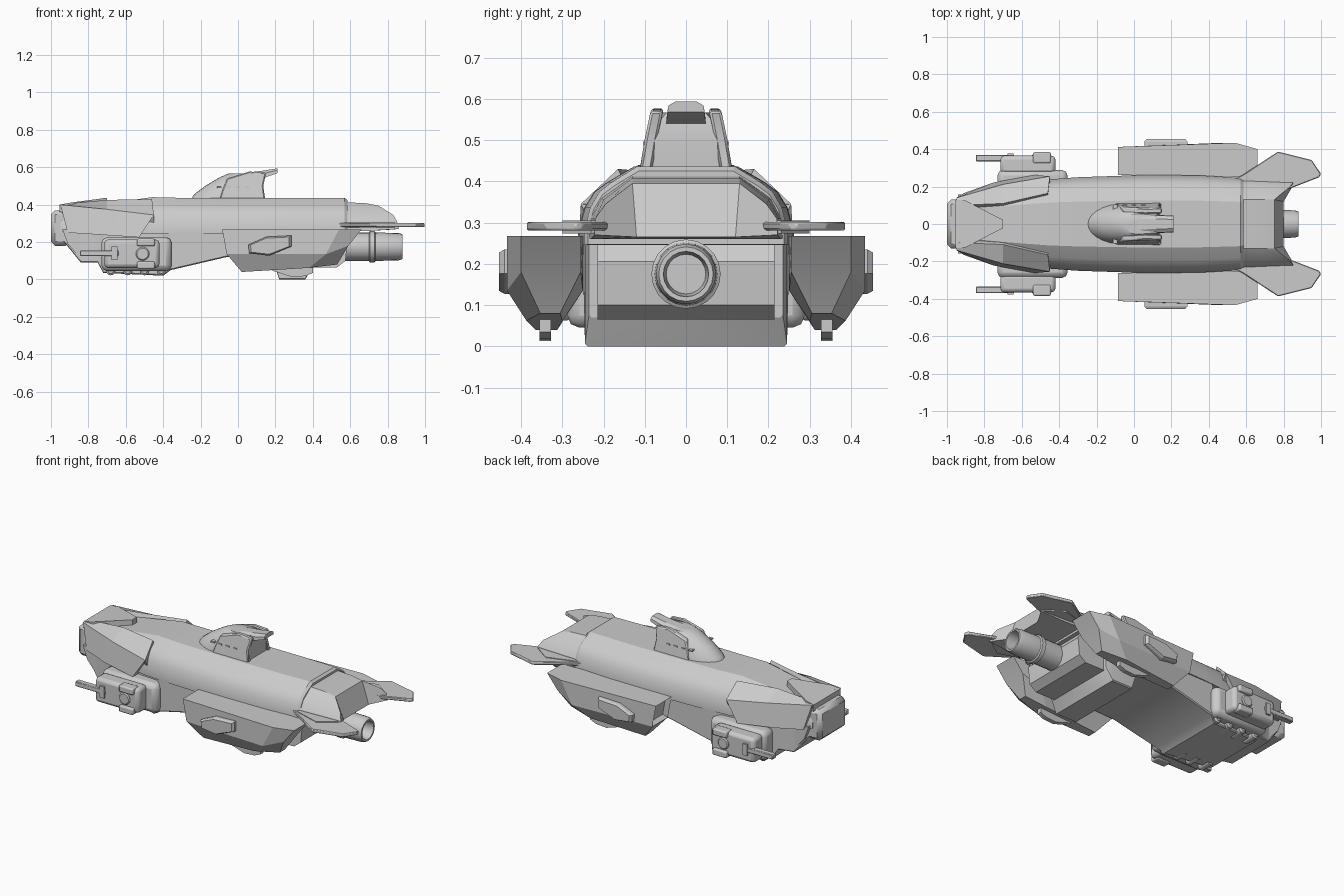
import bpy, bmesh, math
from mathutils import Vector

if "Cube" in bpy.data.objects:
    bpy.data.objects.remove(bpy.data.objects["Cube"])


def finish(name, bm, mirror=False, bevel=0.0, smooth=25, seg=2):
    bmesh.ops.recalc_face_normals(bm, faces=bm.faces[:])
    me = bpy.data.meshes.new(name)
    bm.to_mesh(me)
    bm.free()
    ob = bpy.data.objects.new(name, me)
    bpy.context.collection.objects.link(ob)
    if bevel:
        m = ob.modifiers.new("bevel", 'BEVEL')
        m.width, m.segments, m.limit_method = bevel, seg, 'ANGLE'
    if mirror:
        m = ob.modifiers.new("mirror", 'MIRROR')
        m.use_axis = (False, True, False)
    bpy.ops.object.select_all(action='DESELECT')
    ob.select_set(True)
    bpy.context.view_layer.objects.active = ob
    bpy.ops.object.shade_smooth_by_angle(angle=math.radians(smooth))
    return ob


def loft(name, rings, caps=None, inset=None, **kw):
    """Skin equal-length rings; caps = index tuples for the end faces."""
    bm = bmesh.new()
    vs = [[bm.verts.new(p) for p in r] for r in rings]
    n = len(rings[0])
    for a, b in zip(vs, vs[1:]):
        for i in range(n):
            j = (i + 1) % n
            bm.faces.new((a[i], a[j], b[j], b[i]))
    ends = []
    for r in (vs[0], vs[-1]):
        fs = [bm.faces.new([r[i] for i in c]) for c in (caps or [range(n)])]
        ends.append(fs[0])
    if inset:
        bmesh.ops.recalc_face_normals(bm, faces=bm.faces[:])
        bmesh.ops.inset_individual(bm, faces=ends[:1], thickness=inset[0], depth=-inset[1])
    return finish(name, bm, **kw)


def prism(name, pts, axis, a, b, **kw):
    """Extrude a 2D outline: axis 'y' takes (x, z), axis 'z' takes (x, y)."""
    put = (lambda p, t: (p[0], t, p[1])) if axis == 'y' else (lambda p, t: (p[0], p[1], t))
    return loft(name, [[put(p, t) for p in pts] for t in (a, b)], **kw)


def box(name, x, y, z, **kw):
    return prism(name, [(x[0], z[0]), (x[1], z[0]), (x[1], z[1]), (x[0], z[1])], 'y', *y, **kw)


def lathe(name, prof, origin, axis, sides=20, **kw):
    """Revolve (distance, radius) pairs around the x or y axis."""
    rings = []
    for d, r in prof:
        ring = []
        for k in range(sides):
            t = 2 * math.pi * k / sides
            c, s = r * math.cos(t), r * math.sin(t)
            ring.append(Vector(origin) + Vector((d, c, s) if axis == 'x' else (c, d, s)))
        rings.append(ring)
    return loft(name, rings, **kw)


def both(half):
    return half + [(x, -y, z) for x, y, z in reversed(half)]


# Upper hull: domed faceted section along x (x, half width, top z)
SHOULDER = [(1, -0.15), (1, 0.05), (0.94, 0.4), (0.85, 0.63), (0.73, 0.77), (0.48, 1)]
hull = [(-0.95, .135, .375), (-0.8, .18, .39), (-0.7, .20, .405), (-0.46, .238, .44),
        (-0.3, .25, .436), (0.05, .262, .436), (0.35, .26, .436), (0.57, .247, .436), (0.585, .238, .425)]
loft("upper_hull", [both([(x, w * f, .27 + (zt - .27) * t) for f, t in SHOULDER]) for x, w, zt in hull])

# Lower hull with bow chin, belly and keel step (x, half width, bottom z)
low = [(-0.93, .13, .20), (-0.84, .16, .09), (-0.75, .18, .09), (-0.72, .20, .035), (-0.40, .22, .02),
       (-0.36, .243, .05), (-0.06, .248, .12), (0.18, .248, .13), (0.22, .245, 0), (0.36, .245, 0), (0.40, .235, .07)]
loft("lower_hull", [both([(x, w, .255), (x, w, zb + .006), (x, w - .006, zb)]) for x, w, zb in low])

# Stern block and engine nozzle
prism("stern_block", [(.3, .26), (.55, .26), (.585, .205), (.575, .10), (.53, .065), (.3, .065)],
      'y', -.215, .215, smooth=10)
lathe("engine_nozzle", [(.5, .076), (.70, .076), (.705, .084), (.73, .084), (.735, .076), (.86, .073),
                        (.88, .066), (.88, .055), (.80, .048), (.80, .01)], (0, 0, .175), 'x')

# Tail cowl with a concave trailing edge
tail = [[(.56, .12, .26), (.56, .235, .26), (.56, .232, .31), (.56, .205, .36), (.56, .13, .413)],
        [(.69, .12, .26), (.70, .230, .26), (.70, .226, .31), (.70, .20, .355), (.68, .13, .408)],
        [(.80, .12, .265), (.86, .222, .27), (.85, .22, .31), (.83, .195, .345), (.75, .13, .395)]]
loft("tail_cowl", [both(r) for r in tail], caps=[(0, 4, 5, 9), (0, 1, 2, 3, 4), (5, 6, 7, 8, 9)])

# Horizontal tail fins
fin = [(.49, .22), (.58, .262), (.77, .387), (.95, .342), (1.0, .268), (.99, .25), (.81, .18), (.6, .17)]
prism("tail_fin", fin, 'z', .281, .301, mirror=True, bevel=.004, seg=1)
prism("tail_fin_root", [(.5, .2), (.58, .25), (.74, .30), (.84, .23), (.82, .18)], 'z', .274, .305, mirror=True)

# Bow: nose block, wedge deck plate, cheek and brow armour
box("nose_block", (-1.0, -.9), (-.13, .13), (.18, .37), bevel=.022, seg=1)
loft("nose_wedge", [both([(-.955, .13, z0), (-.90, .125, z1), (-.70, .022, z2)])
                    for z0, z1, z2 in ((.36, .36, .38), (.40, .41, .437))], smooth=10)
cheek = [(-.95, .14, .40), (-.70, .212, .375), (-.45, .255, .345), (-.53, .262, .225), (-.75, .222, .24), (-.91, .165, .25)]
brow = [(-.94, .10, .403), (-.70, .11, .425), (-.46, .165, .43), (-.45, .255, .345), (-.70, .212, .375), (-.95, .14, .40)]
for name, pts, dy, dz in (("cheek_armour", cheek, .05, 0), ("brow_armour", brow, .02, .04)):
    loft(name, [[(x, y - dy, z - dz) for x, y, z in pts], pts],
         caps=[(0, 1, 4, 5), (1, 2, 3, 4)], mirror=True, smooth=10)
prism("chin_guard", [(-.94, .27), (-.91, .19), (-.85, .12), (-.76, .12), (-.72, .25)], 'y', .08, .158, mirror=True)

# Belly studs along the bow
for i, x in enumerate((-.68, -.59, -.50, -.41)):
    lathe(f"belly_stud_{i}", [(.15, .025), (.232, .025), (.24, .015)], (x, 0, .047), 'y', sides=12, mirror=True)

# Side turrets
box("turret_base", (-.73, -.355), (.18, .288), (.045, .225), mirror=True, bevel=.03)
box("turret_housing", (-.715, -.42), (.27, .365), (.062, .213), mirror=True, bevel=.02)
lathe("turret_hub", [(.34, .036), (.368, .036), (.374, .03)], (-.51, 0, .137), 'y', mirror=True)
for n, z in (("upper", (.178, .218)), ("lower", (.056, .096))):
    box(f"turret_lug_{n}", (-.54, -.445), (.325, .384), z, mirror=True, bevel=.008)
box("gun_barrel", (-.845, -.64), (.335, .37), (.125, .155), mirror=True, bevel=.004, seg=1)
box("gun_mount", (-.675, -.645), (.34, .376), (.105, .175), mirror=True)


# Side pods: six-sided section, raked ends with a recessed front opening
def pod_ring(xt, xm, xb, yi, yo, zm, zb):
    return [(xt, yi, .267), (xt, yo, .267), (xm, yo, zm), (xb, yo - .047, zb), (xb, yi + .05, zb), (xm, yi, zm)]


loft("side_pod", [pod_ring(-.085, -.06, .02, .262, .412, .135, .04),
                  pod_ring(.54, .47, .38, .25, .434, .135, .062),
                  pod_ring(.66, .59, .53, .255, .40, .18, .08)],
     caps=[(0, 1, 2, 5), (2, 3, 4, 5)], inset=(.014, .03), mirror=True, smooth=10)
hatch = [(.055, .185), (.15, .228), (.285, .235), (.285, .176), (.165, .127), (.06, .14)]
cx, cz = .17, .18
loft("pod_hatch", [[(x, .39, z) for x, z in hatch], [(x, .44, z) for x, z in hatch],
                   [(cx + (x - cx) * .9, .454, cz + (z - cz) * .85) for x, z in hatch]], mirror=True, smooth=10)
prism("pod_keel_fin", [(.13, .07), (.19, .045), (.29, .013), (.36, .018), (.40, .035), (.40, .08)],
      'y', .327, .355, mirror=True)


# Conning tower: stacked teardrop outlines
def teardrop(x0, xm, x1, w, z):
    front = [(xm - (xm - x0) * math.cos(t), w * math.sin(t), z)
             for t in (math.pi / 2 * k / 7 for k in range(1, 8))]
    half = front + [(x1, w * .85, z)]
    return [(x0, 0, z)] + half + [(x, -y, z) for x, y, _ in half[::-1]]


loft("tower", [teardrop(-.25, -.04, .135, .112, .43), teardrop(-.235, -.03, .135, .108, .455),
               teardrop(-.175, -.01, .135, .097, .50), teardrop(-.10, .02, .13, .078, .545),
               teardrop(-.05, .02, .12, .055, .567)], smooth=35)
# Tower side walls
wall = [(-.10, .43, .112), (.145, .43, .112), (.135, .50, .10), (.15, .57, .086), (.06, .577, .084), (-.06, .54, .09)]
loft("tower_wall", [[(x, y - .03, z) for x, z, y in wall], [(x, y, z) for x, z, y in wall]],
     mirror=True, bevel=.006, seg=1)
# Swept cap over the rear of the tower
cap = [(-.07, .055, .548, .53), (.05, .052, .572, .54), (.13, .048, .581, .54), (.21, .045, .594, .568)]
loft("tower_cap", [both([(x, w, zb), (x, w * .95, zb + .6 * (zt - zb)), (x, w * .55, zt)]) for x, w, zt, zb in cap], smooth=20)
# Window slits on the tower
for i, x in enumerate((-.10, -.05, 0.0, .05)):
    box(f"tower_window_{i}", (x - .012, x + .012), (.06, .104), (.488, .496), mirror=True)
